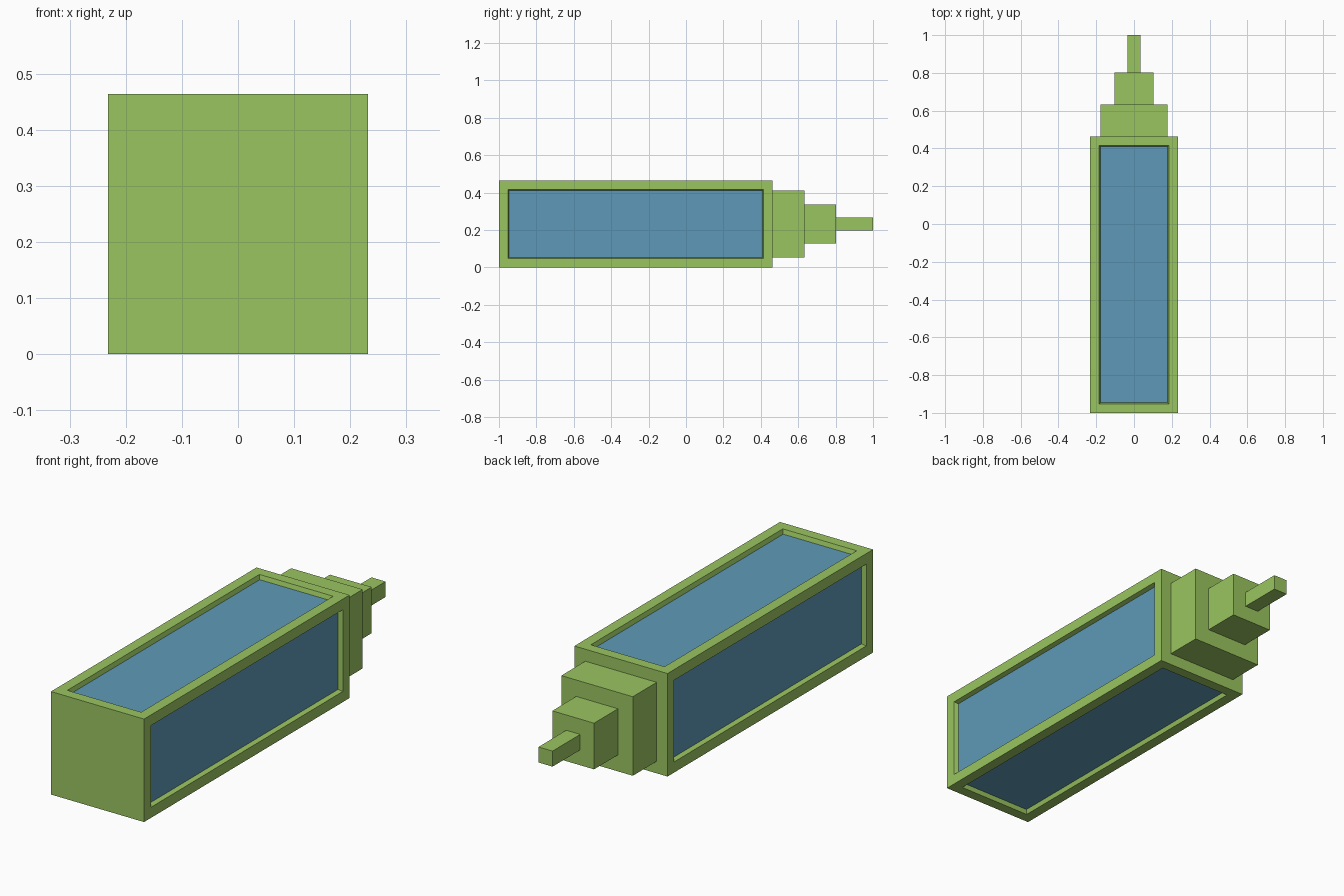
import bpy, bmesh
from mathutils import Vector

if "Cube" in bpy.data.objects:
    bpy.data.objects.remove(bpy.data.objects["Cube"])

HALF, MID_Z = 0.232, 0.2325


def material(name, rgb):
    m = bpy.data.materials.new(name)
    m.diffuse_color = (*rgb, 1)
    m.use_nodes = True
    m.node_tree.nodes["Principled BSDF"].inputs["Base Color"].default_value = m.diffuse_color
    return m


green = material("leaf green", (0.323, 0.56, 0.117))
blue = material("slate blue", (0.114, 0.323, 0.48))

# Square body from y = -1 to 0.465
bm = bmesh.new()
bmesh.ops.create_cube(bm, size=1)
for v in bm.verts:
    v.co = Vector((v.co.x * 2 * HALF, -0.2685 + v.co.y * 1.463, MID_Z + v.co.z * 2 * HALF - 0.0005))
bm.normal_update()
sides = [f for f in bm.faces if abs(f.normal.y) < 0.5]
back = next(f for f in bm.faces if f.normal.y > 0.5)


def inset(faces, thickness, depth=0.0):
    bmesh.ops.inset_individual(bm, faces=faces, thickness=thickness, depth=depth,
                               use_even_offset=True)


# Recessed blue panels on the four long sides
inset(sides, 0.048)
inset(sides, 0.006, -0.02)
for f in sides:
    f.material_index = 1

# Stepped back end: each step is inset, then extruded
half = HALF
for step_half, y_end in ((0.178, 0.633), (0.104, 0.803), (0.035, 1.0)):
    inset([back], half - step_half)
    back = bmesh.ops.extrude_discrete_faces(bm, faces=[back])["faces"][0]
    for v in back.verts:
        v.co.y = y_end
    half = step_half

bmesh.ops.recalc_face_normals(bm, faces=bm.faces)
mesh = bpy.data.meshes.new("stepped_body")
bm.to_mesh(mesh)
bm.free()
mesh.materials.append(green)
mesh.materials.append(blue)
body = bpy.data.objects.new("stepped_body", mesh)
bpy.context.collection.objects.link(body)
